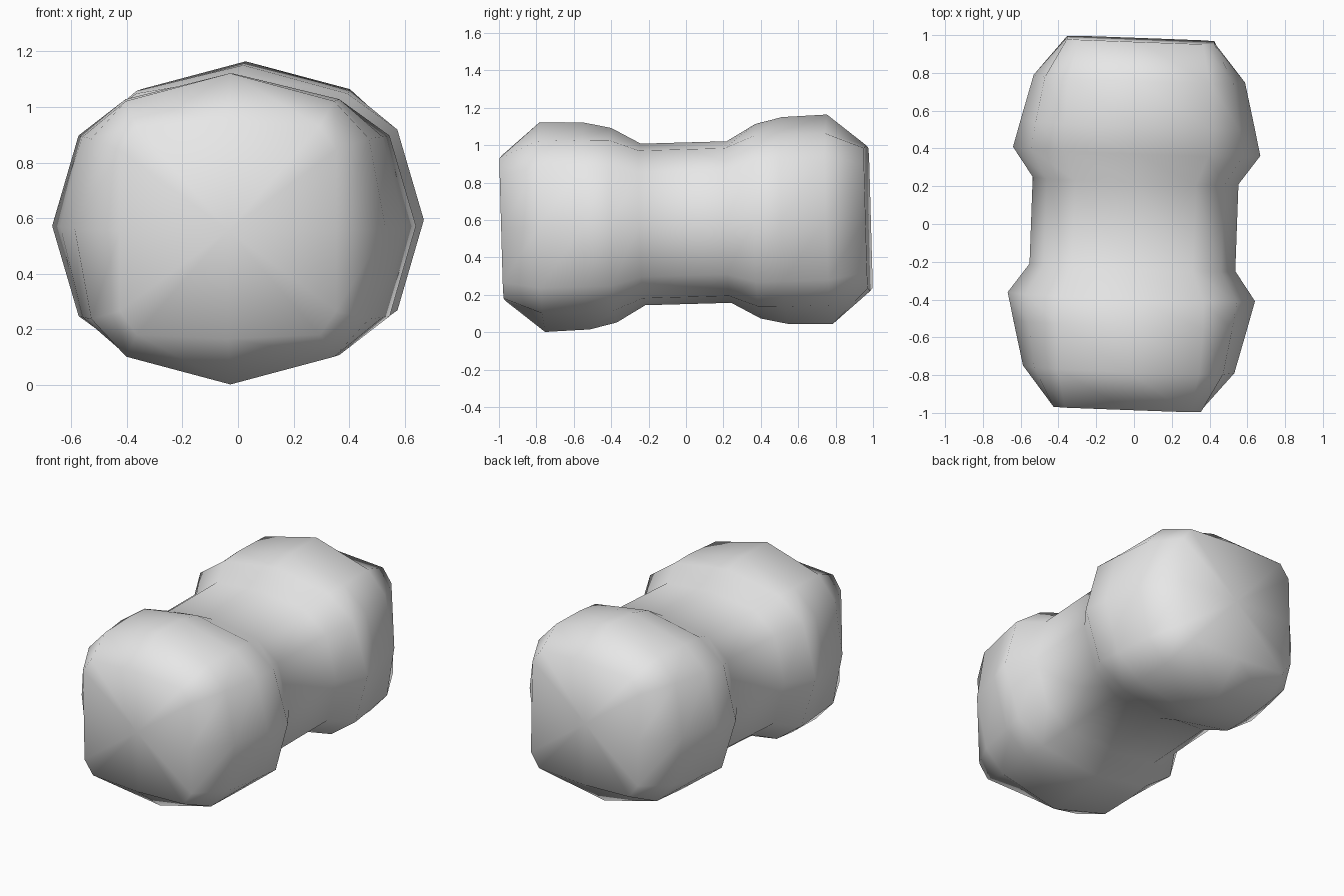
import bpy
import bmesh
from math import radians
from mathutils import Matrix

cube = bpy.data.objects.get("Cube")
if cube:
    bpy.data.objects.remove(cube, do_unlink=True)

# One plain grey for the whole body
grey = bpy.data.materials.new("plain_grey")
grey.use_nodes = True
grey.diffuse_color = (0.8, 0.8, 0.8, 1)
grey.node_tree.nodes["Principled BSDF"].inputs["Base Color"].default_value = (0.8, 0.8, 0.8, 1)

# Quarter sections (x, z) from side to top, from the waist out to the end cap
sections = [
    (0.23, [(0.545, 0), (0.47, 0.28), (0.32, 0.395), (0, 0.432)]),
    (0.385, [(0.655, 0), (0.56, 0.325), (0.38, 0.455), (0, 0.52)]),
    (0.53, [(0.62, 0), (0.54, 0.325), (0.385, 0.46), (0, 0.553)]),
    (0.77, [(0.56, 0), (0.5, 0.325), (0.375, 0.46), (0, 0.56)]),
    (0.975, [(0.39, 0), (0.39, 0.29), (0.33, 0.375), (0, 0.39)]),
]


def full_ring(quarter):
    """Mirror a quarter section into a closed twelve-sided ring."""
    half = quarter + [(-x, z) for x, z in reversed(quarter[:-1])]
    return half + [(x, -z) for x, z in reversed(half[1:-1])]


# Loft the body: front lobe, waist, back lobe
bm = bmesh.new()
stations = [(-y, q) for y, q in reversed(sections)] + sections
rings = [[bm.verts.new((x, y, z)) for x, z in full_ring(q)] for y, q in stations]
for a, b in zip(rings, rings[1:]):
    for i in range(len(a)):
        j = (i + 1) % len(a)
        bm.faces.new((a[i], a[j], b[j], b[i]))

# End caps
caps = [bm.faces.new(rings[0]), bm.faces.new(rings[-1])]
bmesh.ops.poke(bm, faces=caps)
bmesh.ops.recalc_face_normals(bm, faces=bm.faces)

# Slight tilt of the whole body
tilt = (Matrix.Translation((0, 0, 0.583))
        @ Matrix.Rotation(radians(-2.1), 4, "Z")
        @ Matrix.Rotation(radians(1.6), 4, "X"))
bm.transform(tilt)

mesh = bpy.data.meshes.new("two_lobed_body")
bm.to_mesh(mesh)
bm.free()
for face in mesh.polygons:
    face.use_smooth = True
mesh.materials.append(grey)
body = bpy.data.objects.new("two_lobed_body", mesh)
bpy.context.collection.objects.link(body)
